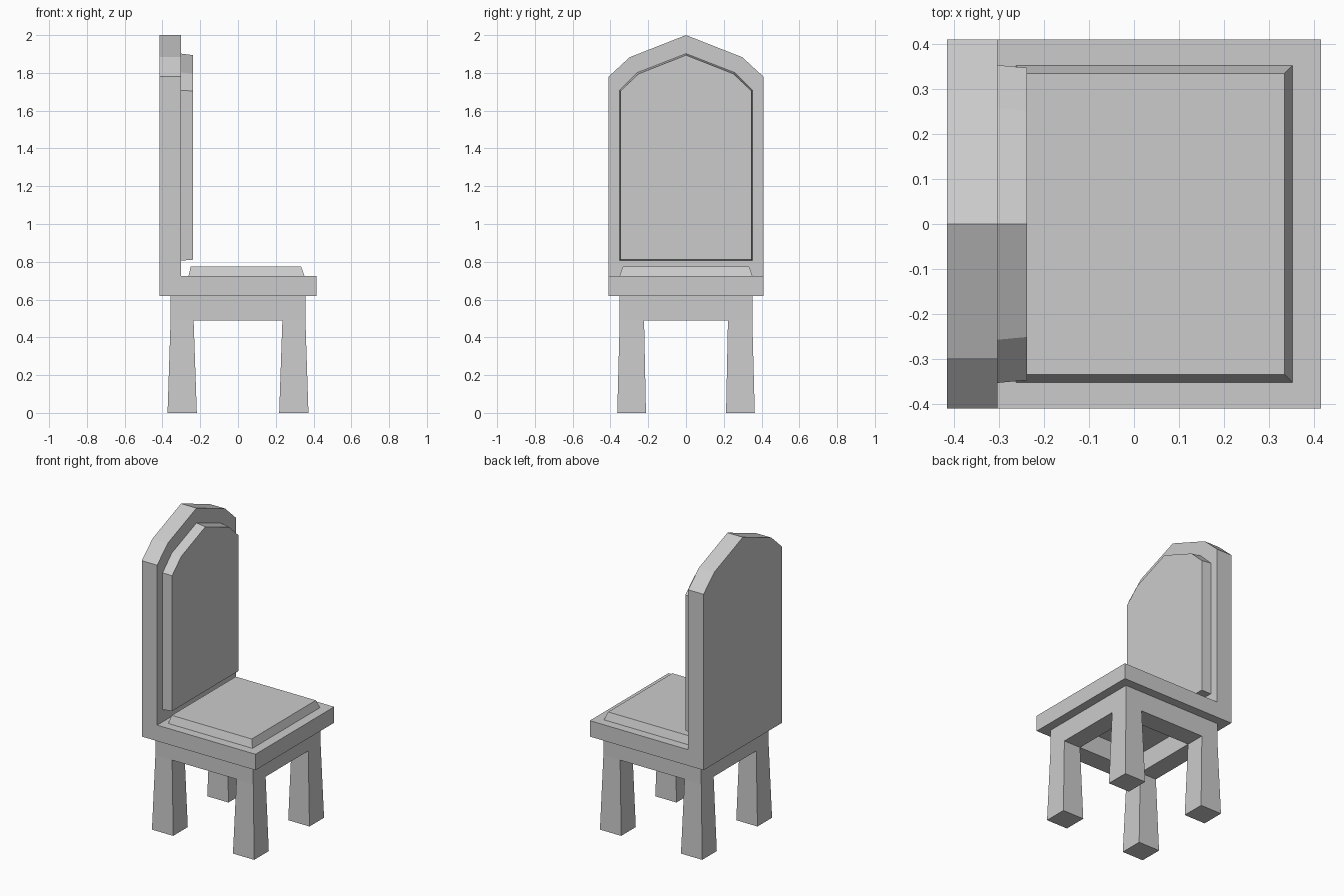
import bpy, bmesh
from mathutils import Vector

if "Cube" in bpy.data.objects:
    bpy.data.objects.remove(bpy.data.objects["Cube"])


def finish(name, bm):
    bmesh.ops.recalc_face_normals(bm, faces=bm.faces[:])
    me = bpy.data.meshes.new(name)
    bm.to_mesh(me)
    bm.free()
    ob = bpy.data.objects.new(name, me)
    bpy.context.collection.objects.link(ob)
    return ob


def mirrored(half):
    """Close a right-hand outline (last point on the centre line) into a full one."""
    return half + [(-a, b) for a, b in reversed(half[:-1])]


def loft(bm, ring_a, ring_b):
    """Solid between two matching rings; returns the cap on ring_b."""
    a = [bm.verts.new(p) for p in ring_a]
    b = [bm.verts.new(p) for p in ring_b]
    bm.faces.new(a)
    cap = bm.faces.new(b)
    n = len(a)
    for i in range(n):
        j = (i + 1) % n
        bm.faces.new((a[i], a[j], b[j], b[i]))
    return cap, b


def at_x(x, outline):
    return [(x, y, z) for y, z in outline]


# Chair shell: pointed back board with the seat slab extruded from its foot
bm = bmesh.new()
outline = mirrored([(0.41, 0.62), (0.41, 0.725), (0.41, 1.78), (0.298, 1.883), (0, 2.0)])
cap, ring = loft(bm, at_x(-0.415, outline), at_x(-0.303, outline))
split, _ = bmesh.utils.face_split(cap, ring[1], ring[-2])
foot = min((cap, split), key=lambda f: f.calc_center_median().z)
foot = bmesh.ops.extrude_discrete_faces(bm, faces=[foot])["faces"][0]
for v in foot.verts:
    v.co.x = 0.415
finish("seat_and_back", bm)

# Raised padding on the back, slightly tapered forwards
bm = bmesh.new()
rear = mirrored([(0.353, 0.806), (0.353, 1.708), (0.257, 1.802), (0, 1.902)])
face = mirrored([(0.347, 0.811), (0.347, 1.704), (0.251, 1.795), (0, 1.894)])
loft(bm, at_x(-0.303, rear), at_x(-0.238, face))
finish("back_pad", bm)


# Bevelled seat cushion
def rect(x0, x1, y, z):
    return [(x0, -y, z), (x1, -y, z), (x1, y, z), (x0, y, z)]


bm = bmesh.new()
loft(bm, rect(-0.262, 0.352, 0.352, 0.725), rect(-0.25, 0.334, 0.334, 0.775))
finish("seat_cushion", bm)

# Apron frame with four flared legs drawn down from its corners
bm = bmesh.new()
xs = [-0.357, -0.235, 0.235, 0.357]
ys = [-0.351, -0.222, 0.222, 0.351]
layers = [[[bm.verts.new((x, y, z)) for y in ys] for x in xs] for z in (0.62, 0.49)]
top, low = layers
corners = []
for i in range(3):
    for j in range(3):
        if i == 1 and j == 1:
            continue
        cells = [(i, j), (i + 1, j), (i + 1, j + 1), (i, j + 1)]
        for layer in layers:
            f = bm.faces.new([layer[a][b] for a, b in cells])
        if i != 1 and j != 1:
            corners.append(f)
# Side walls, outside and inside
border = [(i, 0) for i in range(3)] + [(3, j) for j in range(3)]
border += [(i, 3) for i in (3, 2, 1)] + [(0, j) for j in (3, 2, 1)]
for loop in (border, [(1, 1), (2, 1), (2, 2), (1, 2)]):
    for p, q in zip(loop, loop[1:] + loop[:1]):
        bm.faces.new([layer[a][b] for layer, (a, b) in ((top, p), (top, q), (low, q), (low, p))])
bmesh.ops.recalc_face_normals(bm, faces=bm.faces[:])
for leg in bmesh.ops.extrude_discrete_faces(bm, faces=corners)["faces"]:
    for v in leg.verts:
        sx, sy = (1 if v.co.x > 0 else -1), (1 if v.co.y > 0 else -1)
        v.co = Vector((sx * (0.373 if abs(v.co.x) > 0.3 else 0.218),
                       sy * (0.364 if abs(v.co.y) > 0.3 else 0.212), 0))
finish("legs_and_apron", bm)
